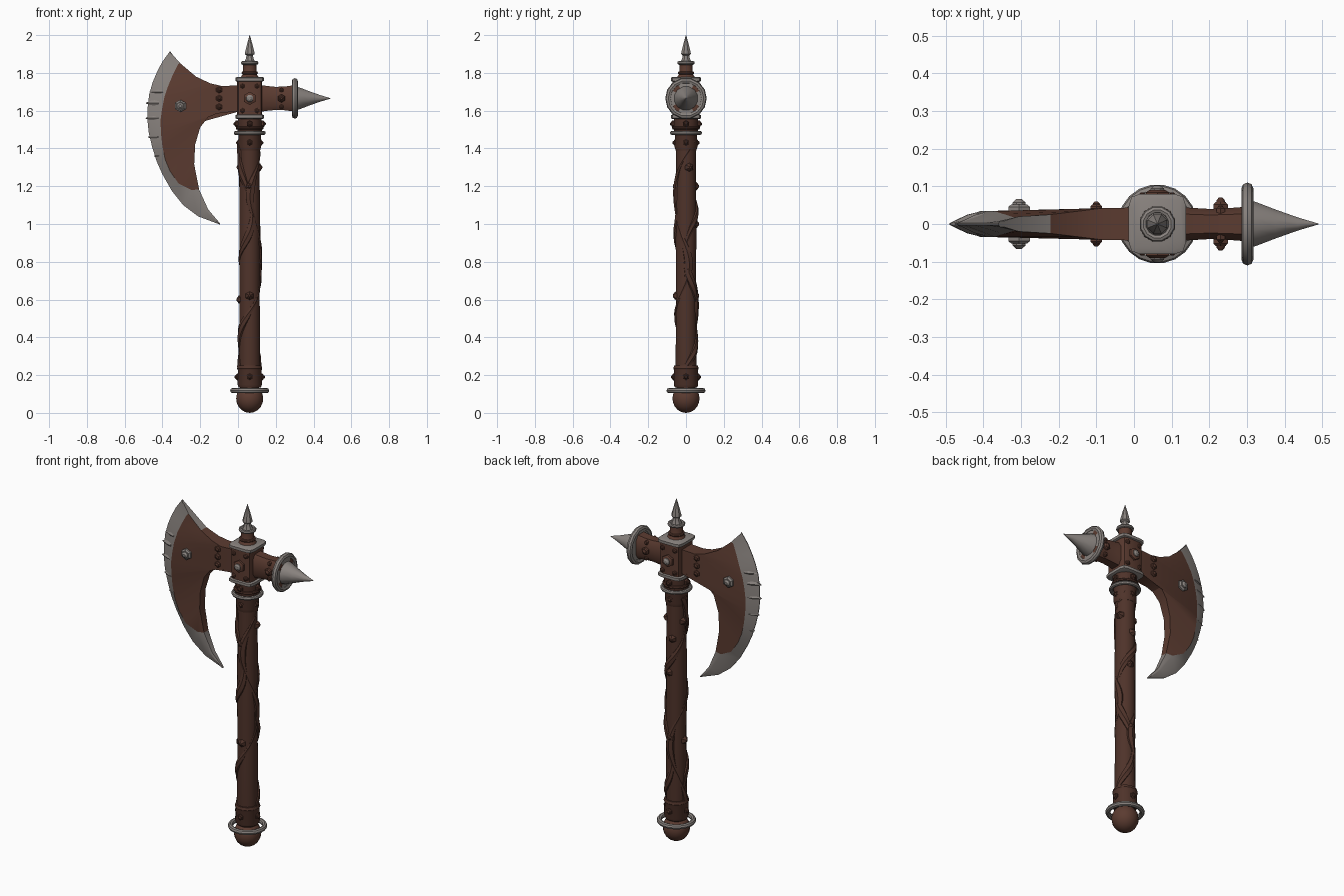
import bpy, bmesh, math
from mathutils import Vector, Matrix

if "Cube" in bpy.data.objects:
    bpy.data.objects.remove(bpy.data.objects["Cube"])

CX, HZ = 0.062, 1.665          # handle axis x, height of the head axis


def material(name, rgb):
    m = bpy.data.materials.new(name)
    m.diffuse_color = (*rgb, 1)
    m.use_nodes = True
    m.node_tree.nodes["Principled BSDF"].inputs["Base Color"].default_value = m.diffuse_color
    return m


BROWN = material("brown", (0.105, 0.044, 0.030))
DARK = material("dark brown", (0.078, 0.033, 0.023))
GREY = material("steel grey", (0.25, 0.225, 0.21))
UP = Matrix.Translation((CX, 0, 0))
RIGHT = Matrix.Translation((0, 0, HZ)) @ Matrix.Rotation(math.pi / 2, 4, 'Y')


def finish(name, verts, faces, mats, rule=None, angle=35):
    me = bpy.data.meshes.new(name)
    me.from_pydata([tuple(v) for v in verts], [], faces)
    bm = bmesh.new()
    bm.from_mesh(me)
    bmesh.ops.remove_doubles(bm, verts=bm.verts, dist=1e-5)
    bmesh.ops.recalc_face_normals(bm, faces=bm.faces)
    bm.to_mesh(me)
    bm.free()
    for m in mats:
        me.materials.append(m)
    if rule:
        for p in me.polygons:
            p.material_index = rule(p.center)
    me.shade_smooth()
    me.set_sharp_from_angle(angle=math.radians(angle))
    ob = bpy.data.objects.new(name, me)
    bpy.context.collection.objects.link(ob)
    return ob


def loft(name, rings, mats, closed=False, rule=None, angle=35):
    """Skin equal-length point rings; cap the ends unless closed."""
    n, k = len(rings[0]), len(rings)
    verts = [p for r in rings for p in r]
    faces = [(i * n + j, i * n + (j + 1) % n, (i + 1) % k * n + (j + 1) % n, (i + 1) % k * n + j)
             for i in range(k if closed else k - 1) for j in range(n)]
    if not closed:
        faces += [tuple(range(n)), tuple(range((k - 1) * n, k * n))]
    return finish(name, verts, faces, mats, rule, angle)


def lathe(name, profile, mat, n=16, frame=UP, closed=False):
    """Revolve (radius, height) points round the local z of frame."""
    rings = [[frame @ Vector((r * math.cos(t), r * math.sin(t), h))
              for t in [2 * math.pi * (j + 0.5) / n for j in range(n)]] for r, h in profile]
    return loft(name, rings, [mat], closed)


def ring(name, major, minor, h, mat, n=20, frame=UP):
    prof = [(major + minor * math.cos(a), h + minor * math.sin(a))
            for a in [math.pi * i / 4 for i in range(8)]]
    return lathe(name, prof, mat, n, frame, True)


def square_ring(sx, sy, c, z):
    """Rounded square cross-section."""
    return [Vector((CX + a * sx, b * sy, z)) for a, b in
            [(1, c), (.9, .9), (c, 1), (-c, 1), (-.9, .9), (-1, c),
             (-1, -c), (-.9, -.9), (-c, -1), (c, -1), (.9, -.9), (1, -c)]]


def stud(name, pos, direction, r, h, base, tip):
    """Hexagonal washer with a domed rivet on it."""
    rot = Vector(direction).to_track_quat('Z', 'Y').to_matrix().to_4x4()
    f = Matrix.Translation(pos) @ rot
    lathe(name + "_base", [(r, -.01), (r, h * .4), (r * .7, h * .6)], base, 6, f)
    lathe(name + "_dome", [(r * .6, h * .4), (r * .55, h * .75), (r * .25, h)], tip, 8, f)


# Pommel and handle
lathe("pommel", [(0.073 * math.sin(a), 0.076 - 0.076 * math.cos(a))
                 for a in [math.pi * (i + .02) / 10 for i in range(10)]], BROWN)
lathe("handle", [(.05, .1), (.056, .24), (.054, .6), (.056, 1.0), (.053, 1.3), (.056, 1.5), (.056, 1.6)], DARK)
ring("pommel_ring", .091, .014, .118, GREY, 20)
lathe("lower_collar", [(.06, .135), (.066, .15), (.064, .225), (.068, .235), (.064, .25)], DARK)

# Vines winding up the handle
for k in range(3):
    rings = []
    for i in range(61):
        s = i / 60
        t = 2.1 * k + 1.3 * math.sin(s * 9 + k * 2) + s * 2.4
        z = .24 + s * 1.2
        w = .011 + .006 * math.sin(s * 21 + k * 2.1)
        out, side = Vector((math.cos(t), math.sin(t), 0)), Vector((-math.sin(t), math.cos(t), 0))
        c = Vector((CX, 0, z)) + out * .051
        rings.append([c + out * w * math.cos(a) + side * w * 1.5 * math.sin(a)
                      for a in [math.pi * j / 3 for j in range(6)]])
    loft("handle_vine", rings, [DARK])

# Thorns on the vines and studs on the collars
for z, t in [(1.3, 20), (1.3, 170), (1.2, 100), (1.2, 270), (1.0, 80), (.62, 90), (.62, 270), (.6, 180)]:
    d = Vector((math.cos(math.radians(t)), math.sin(math.radians(t)), 0))
    f = Matrix.Translation(Vector((CX, 0, z)) + d * .045) @ d.to_track_quat('Z', 'Y').to_matrix().to_4x4()
    lathe("vine_knot", [(.026, 0), (.02, .014), (.006, .024)], DARK, 6, f)
for z, r in [(.19, .06), (1.43, .052), (1.53, .065)]:
    for i in range(4):
        a = math.pi / 2 * i
        d = Vector((math.cos(a), math.sin(a), 0))
        stud("collar_stud", Vector((CX, 0, z)) + d * r, d, .018, .02, DARK, DARK)

# Upper collar and its rings
lathe("upper_collar", [(.056, 1.39), (.062, 1.41), (.06, 1.47), (.066, 1.49), (.064, 1.57)], DARK)
ring("collar_ring", .075, .011, 1.482, GREY)
ring("collar_band", .066, .009, 1.508, DARK)

# Head block with rounded square collars
loft("head_block", [square_ring(.066, .072, .6, z) for z in (1.56, 1.77)], [BROWN])
for z in (1.568, 1.766):
    loft("block_collar", [square_ring(s, s + .004, .6, z + d) for s, d in
                          [(.066, -.013), (.076, -.008), (.076, .008), (.066, .013)]], [GREY])
for s in (-1, 1):
    stud("block_stud", (CX, s * .072, HZ), (0, s, 0), .035, .03, BROWN, GREY)
    for a in (-1, 1):
        for b in (-1, 1):
            stud("block_corner_stud", (CX + a * .04, s * .07, HZ + b * .065), (0, s, 0), .014, .014, BROWN, BROWN)

# Top finial
lathe("finial_base", [(.055, 1.77), (.04, 1.79), (.036, 1.80), (.036, 1.85)], BROWN, 12)
ring("finial_lower_ring", .037, .008, 1.80, BROWN, 12)
ring("finial_ring", .038, .01, 1.853, GREY, 12)
lathe("finial_spike", [(.036, 1.85), (.022, 1.875), (.019, 1.893), (.028, 1.9), (.026, 1.912),
                       (.016, 1.95), (.001, 2.0)], GREY, 8)

# Rear beam, disc and spike
rings = []
for x, sy, sz in [(.1, .046, .074), (.15, .043, .066), (.2, .04, .061), (.25, .042, .063), (.3, .046, .07)]:
    rings.append([Vector((x, a * sy, HZ + b * sz)) for a, b in
                  [(1, .6), (.6, 1), (-.6, 1), (-1, .6), (-1, -.6), (-.6, -1), (.6, -1), (1, -.6)]])
loft("rear_beam", rings, [BROWN])
for s in (-1, 1):
    stud("beam_stud", (.23, s * .04, HZ), (0, s, 0), .022, .03, BROWN, DARK)
    for b in (-1, 1):
        stud("beam_small_stud", (.23, s * .035, HZ + b * .045), (0, s, 0), .013, .016, BROWN, BROWN)
ring("disc_rim", .094, .016, .301, GREY, 14, RIGHT)
# Disc web: brown on the diagonals, grey between
disc = [[RIGHT @ Vector((r * math.cos(t), r * math.sin(t), h)) for t in [math.pi * j / 12 for j in range(24)]]
        for r, h in [(.04, .292), (.092, .292), (.092, .31), (.04, .314)]]


def diagonal(c):
    return 1 if abs(c.y * (c.z - HZ)) > .0018 and c.x > .3 else 0


loft("disc_web", disc, [GREY, BROWN], rule=diagonal)
lathe("rear_spike", [(.066, .305), (.06, .325), (.04, .375), (.018, .435), (.001, .49)], GREY, 12, RIGHT)

# Crescent blade: rows of outer edge, bevel line, inner edge (x, z pairs) and inner half thickness
ROWS = [(-.36, 1.915, -.355, 1.902, -.345, 1.895, .008), (-.40, 1.86, -.318, 1.845, -.306, 1.851, .02),
        (-.427, 1.809, -.345, 1.79, -.222, 1.78, .025), (-.452, 1.75, -.37, 1.73, -.148, 1.745, .034),
        (-.47, 1.687, -.39, 1.67, -.084, 1.73, .042), (-.478, 1.62, -.402, 1.61, .02, 1.735, .044),
        (-.48, 1.554, -.41, 1.55, .02, 1.60, .044), (-.472, 1.48, -.408, 1.48, -.084, 1.597, .042),
        (-.454, 1.406, -.40, 1.41, -.158, 1.565, .034), (-.43, 1.33, -.385, 1.34, -.2, 1.512, .028),
        (-.40, 1.263, -.36, 1.28, -.227, 1.42, .025), (-.35, 1.175, -.315, 1.215, -.232, 1.316, .024),
        (-.29, 1.10, -.245, 1.18, -.206, 1.183, .02), (-.21, 1.04, -.175, 1.074, -.158, 1.077, .014),
        (-.095, .997, -.098, 1.0, -.095, 1.003, .004)]
rings = []
for i, (ox, oz, bx, bz, ix, iz, t) in enumerate(ROWS):
    w = .034 * min(1, .25 + .75 * math.sin(math.pi * i / 14) * 1.6)
    rings.append([Vector(p) for p in [(ox, .002, oz), (bx, w, bz), (ix, t, iz),
                                      (ix, -t, iz), (bx, -w, bz), (ox, -.002, oz)]])
blade = loft("blade", rings, [GREY, BROWN], angle=25)
# Body between bevel line and inner edge is brown, cutting edge and tips stay grey
spans = [Vector(((a[2] + a[4] + b[2] + b[4]) / 4, 0, (a[3] + a[5] + b[3] + b[5]) / 4))
         for a, b in zip(ROWS[1:12], ROWS[2:13])]
rims = [Vector(((a[4] + b[4]) / 2, 0, (a[5] + b[5]) / 2)) for a, b in zip(ROWS[2:12], ROWS[3:13])]
for p in blade.data.polygons:
    flat = Vector((p.center.x, 0, p.center.z))
    p.material_index = int(any((flat - s).length < .004 for s in spans + rims))

# Chips on the cutting edge
for x, z in [(-.452, 1.70), (-.472, 1.64), (-.474, 1.56), (-.46, 1.46), (-.43, 1.36)]:
    f = Matrix.Translation((x + .045, 0, z)) @ Matrix.Rotation(-math.pi / 2, 4, 'Y') @ Matrix.Diagonal((1, 1.1, 1, 1))
    lathe("edge_chip", [(.028, -.01), (.022, .015), (.002, .061)], GREY, 6, f)

# Blade rivets and neck studs
for s in (-1, 1):
    stud("blade_rivet", (-.305, s * .032, 1.625), (0, s, 0), .033, .034, GREY, GREY)
    for z in (1.71, HZ, 1.62):
        stud("neck_stud", (-.1, s * .038, z), (0, s, 0), .018, .022, BROWN, BROWN)
